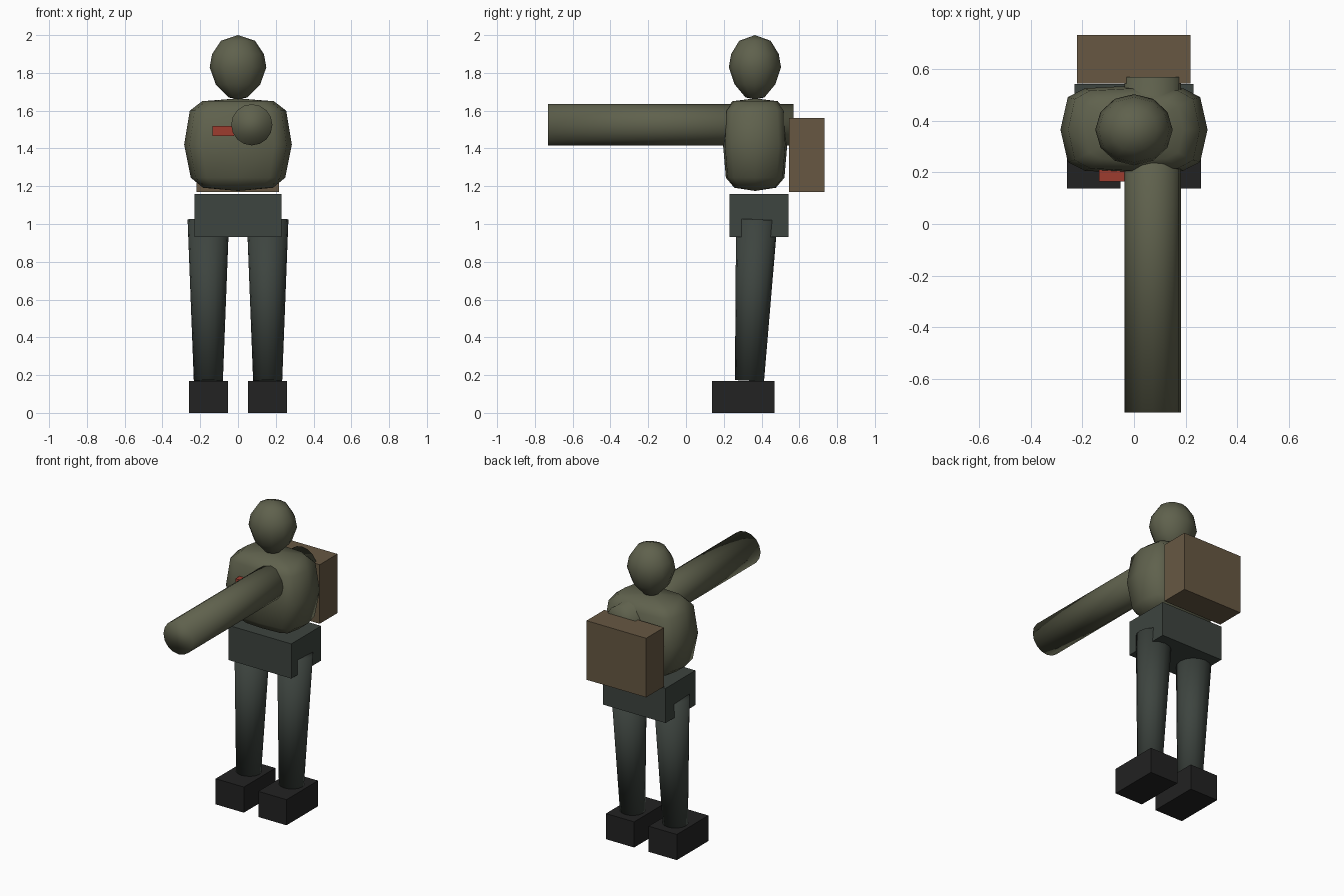
import bpy, bmesh, math
from mathutils import Vector

if "Cube" in bpy.data.objects:
    bpy.data.objects.remove(bpy.data.objects["Cube"])


def material(name, rgb):
    m = bpy.data.materials.new(name)
    m.diffuse_color = (*rgb, 1)
    m.use_nodes = True
    m.node_tree.nodes["Principled BSDF"].inputs["Base Color"].default_value = m.diffuse_color
    return m


OLIVE = material("olive cloth", (0.115, 0.12, 0.074))
TROUSER = material("dark green cloth", (0.047, 0.058, 0.050))
LEATHER = material("black leather", (0.016, 0.016, 0.016))
CANVAS = material("brown canvas", (0.135, 0.097, 0.055))
RED = material("red ribbon", (0.34, 0.045, 0.028))


def finish(name, bm, mat, smooth):
    bmesh.ops.recalc_face_normals(bm, faces=bm.faces)
    for f in bm.faces:
        f.smooth = smooth
    me = bpy.data.meshes.new(name)
    bm.to_mesh(me)
    bm.free()
    me.materials.append(mat)
    ob = bpy.data.objects.new(name, me)
    bpy.context.collection.objects.link(ob)
    return ob


def box(name, lo, hi, mat):
    bm = bmesh.new()
    bmesh.ops.create_cube(bm, size=1)
    for v in bm.verts:
        v.co = [(a + b) / 2 + c * (b - a) for a, b, c in zip(lo, hi, v.co)]
    return finish(name, bm, mat, False)


def tube(name, a, b, ra, rb, mat, sides=16):
    """Capped cone between two points, shaded smooth all over."""
    a, b = Vector(a), Vector(b)
    bm = bmesh.new()
    bmesh.ops.create_cone(bm, cap_ends=True, segments=sides, radius1=ra,
                          radius2=rb, depth=(b - a).length)
    rot = (b - a).to_track_quat('Z', 'Y')
    for v in bm.verts:
        v.co = rot @ v.co + (a + b) / 2
    return finish(name, bm, mat, True)


def loft(name, section, rings, bottom, top, y, mat):
    """Stack scaled copies of a unit section, closed by a pole at each end."""
    bm = bmesh.new()
    loops = [[bm.verts.new((px * rx, y + py * ry, z)) for px, py in section]
             for z, rx, ry in rings]
    n = len(section)
    for lo, hi in zip(loops, loops[1:]):
        for i in range(n):
            j = (i + 1) % n
            bm.faces.new((lo[i], lo[j], hi[j], hi[i]))
    for loop, z in ((loops[0], bottom), (loops[-1], top)):
        pole = bm.verts.new((0, y, z))
        for i in range(n):
            bm.faces.new((loop[i], loop[(i + 1) % n], pole))
    return finish(name, bm, mat, True)


# head: egg shape, narrow at the chin
circle = [(math.cos(i * math.tau / 12), math.sin(i * math.tau / 12)) for i in range(12)]
loft("head", circle,
     [(1.67, 0.05, 0.05), (1.74, 0.118, 0.108), (1.83, 0.15, 0.138),
      (1.90, 0.137, 0.126), (1.97, 0.09, 0.083)], 1.66, 2.0, 0.365, OLIVE)

# torso: rounded block
quarter = [(1, 0), (0.90, 0.74), (0.67, 0.94)]
rounded = (quarter + [(0, 1)] + [(-x, y) for x, y in quarter[::-1]]
           + [(-x, -y) for x, y in quarter[1:]] + [(0, -1)]
           + [(x, -y) for x, y in quarter[:0:-1]])
loft("torso", rounded,
     [(1.192, 0.185, 0.11), (1.245, 0.25, 0.155), (1.42, 0.285, 0.17),
      (1.60, 0.255, 0.16), (1.65, 0.19, 0.12)], 1.175, 1.665, 0.366, OLIVE)

# long outstretched arm
tube("arm", (0.073, 0.57, 1.525), (0.073, -0.73, 1.525), 0.109, 0.109, OLIVE)

# chest ribbon, backpack and hips
box("ribbon", (-0.135, 0.165, 1.467), (-0.02, 0.215, 1.52), RED)
box("backpack", (-0.22, 0.545, 1.17), (0.218, 0.732, 1.562), CANVAS)
box("hips", (-0.23, 0.23, 0.93), (0.23, 0.543, 1.16), TROUSER)

# legs and boots
for side, s in (("left", 1), ("right", -1)):
    tube(side + "_leg", (s * 0.157, 0.336, 0.17), (s * 0.157, 0.375, 1.024),
         0.077, 0.11, TROUSER)
    box(side + "_boot", (min(s * 0.26, s * 0.053), 0.137, 0),
        (max(s * 0.26, s * 0.053), 0.468, 0.17), LEATHER)
